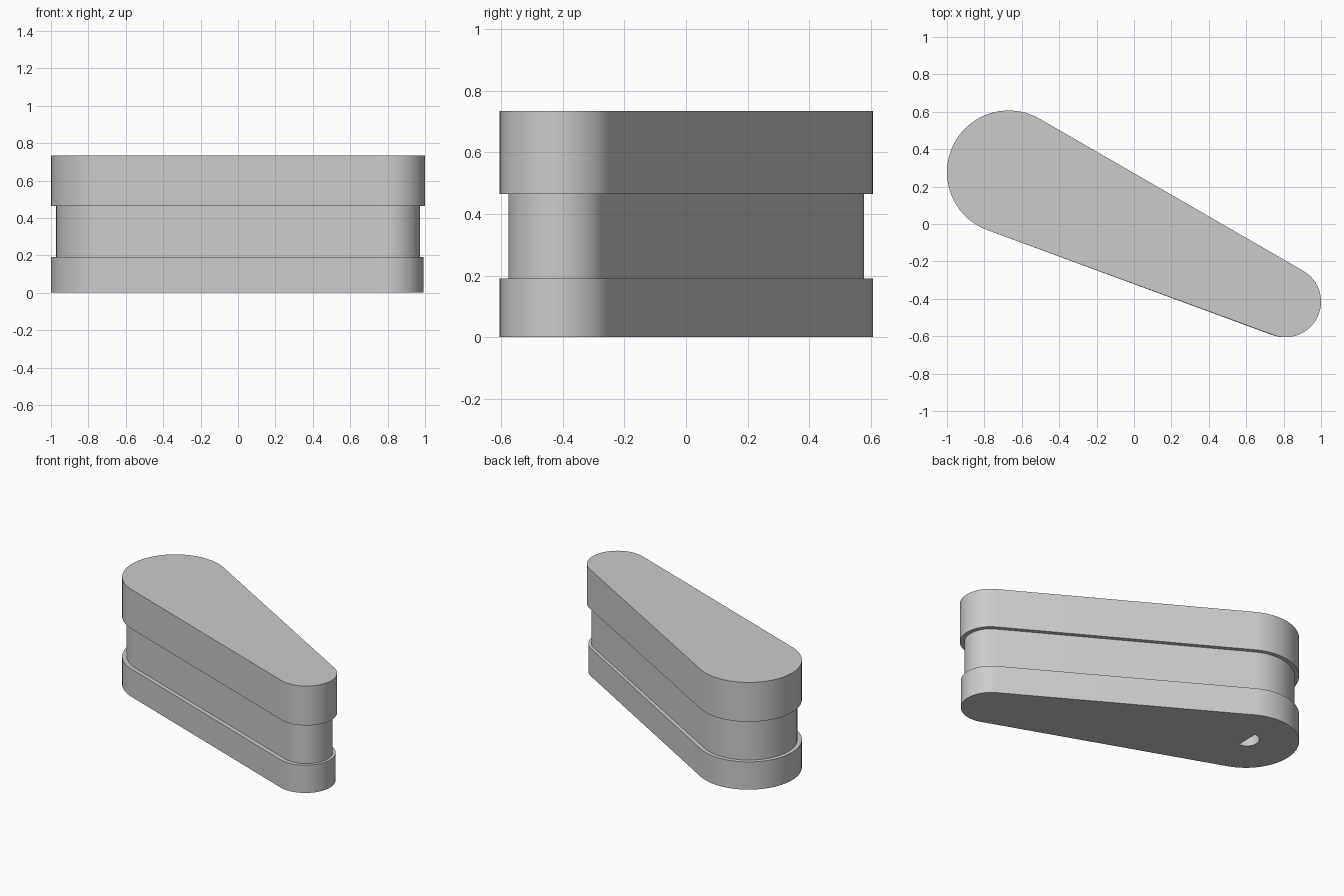
import bpy, bmesh
from math import sin, cos, pi, hypot, atan2, asin, radians

if "Cube" in bpy.data.objects:
    bpy.data.objects.remove(bpy.data.objects["Cube"])

SEG = 40
BIG = (-0.67, 0.277, 0.33)


def lever_outline(small, inset=0.0):
    """Two arcs of different radius joined by their common tangents."""
    bx, by, br = BIG
    sx, sy, sr = small
    axis = atan2(sy - by, sx - bx)
    half = pi / 2 - asin((br - sr) / hypot(sx - bx, sy - by))
    pts = []
    for i in range(SEG + 1):
        a = axis - half + 2 * half * i / SEG
        pts.append((sx + (sr - inset) * cos(a), sy + (sr - inset) * sin(a)))
    for i in range(SEG + 1):
        a = axis + half + (2 * pi - 2 * half) * i / SEG
        pts.append((bx + (br - inset) * cos(a), by + (br - inset) * sin(a)))
    return pts


def loft(name, layers):
    """Bridge a stack of equal-count outlines and cap both ends."""
    bm = bmesh.new()
    rings = [[bm.verts.new((x, y, z)) for x, y in pts] for pts, z in layers]
    n = len(rings[0])
    for lo, hi in zip(rings, rings[1:]):
        for i in range(n):
            j = (i + 1) % n
            bm.faces.new((lo[i], lo[j], hi[j], hi[i]))
    bm.faces.new(rings[0][::-1])
    bm.faces.new(rings[-1])
    bmesh.ops.recalc_face_normals(bm, faces=bm.faces)
    mesh = bpy.data.meshes.new(name)
    bm.to_mesh(mesh)
    bm.free()
    obj = bpy.data.objects.new(name, mesh)
    bpy.context.collection.objects.link(obj)
    return obj


# Stepped lever body: lower flange, recessed waist, upper flange
lower = lever_outline((0.803, -0.417, 0.188))
waist = lever_outline((0.81, -0.415, 0.19), 0.028)
upper = lever_outline((0.81, -0.415, 0.19))
body = loft("lever_body", [(lower, 0), (lower, 0.19), (waist, 0.19),
                           (waist, 0.465), (upper, 0.465), (upper, 0.735)])

# D-shaped shaft socket in the underside of the wide end
d_shape = [(-0.662 + 0.078 * cos(pi / 2 + pi * i / 24),
            0.295 + 0.078 * sin(pi / 2 + pi * i / 24)) for i in range(25)]
cutter = loft("socket_cutter", [(d_shape, -0.1), (d_shape, 0.3)])
cutter.hide_render = True
cutter.hide_set(True)
socket = body.modifiers.new("shaft_socket", 'BOOLEAN')
socket.operation = 'DIFFERENCE'
socket.solver = 'EXACT'
socket.object = cutter

# Smooth rounded ends with crisp edges, applied after the cut
bpy.context.view_layer.objects.active = body
body.select_set(True)
bpy.ops.object.modifier_apply(modifier=socket.name)
bpy.data.objects.remove(cutter)
bpy.ops.object.shade_smooth_by_angle(angle=radians(30))
